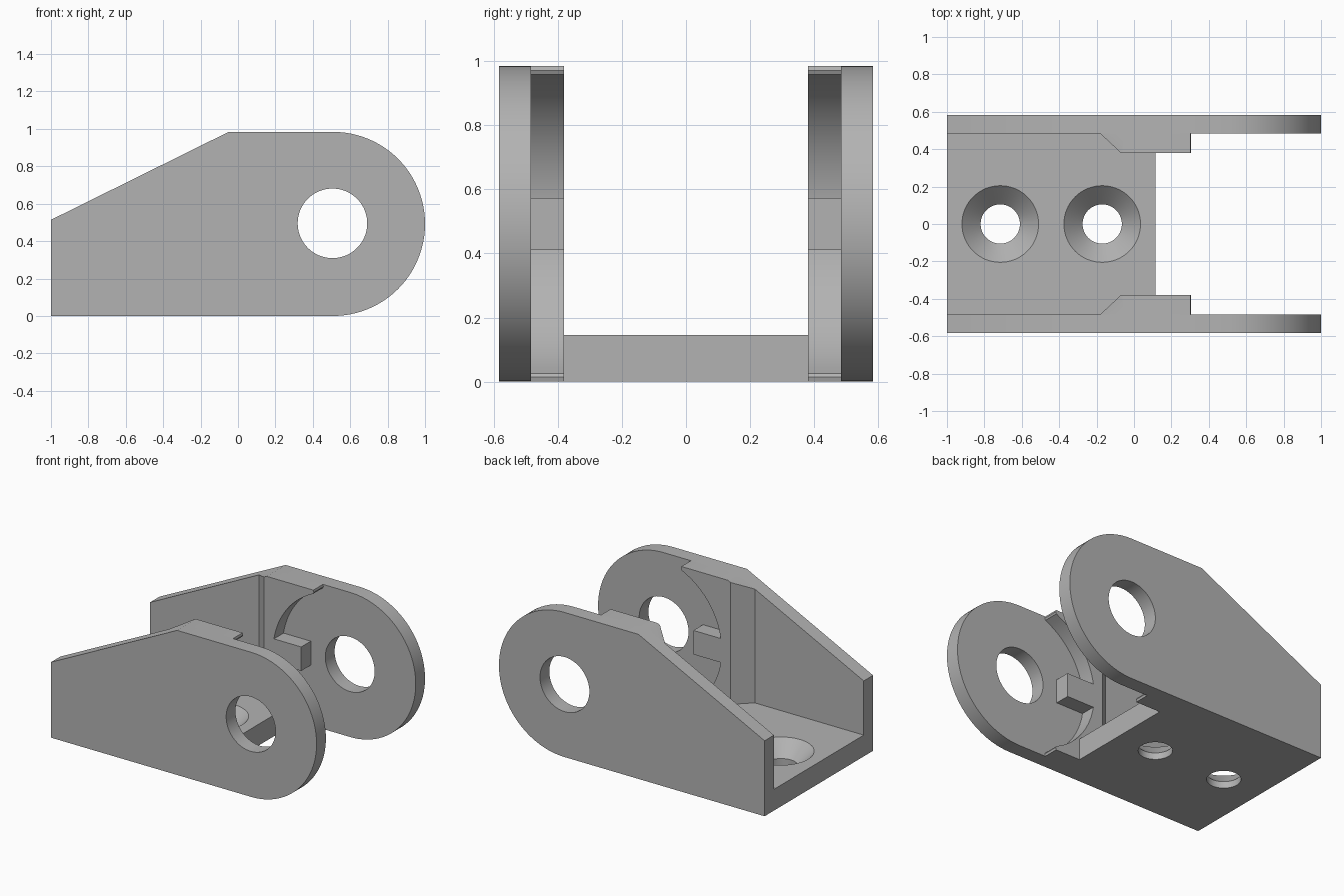
import bpy, bmesh
from math import cos, sin, pi, radians, acos

if "Cube" in bpy.data.objects:
    bpy.data.objects.remove(bpy.data.objects["Cube"])

GREY = (0.45, 0.45, 0.45, 1)
mat = bpy.data.materials.new("plain grey")
mat.use_nodes = True
mat.diffuse_color = GREY
mat.node_tree.nodes["Principled BSDF"].inputs["Base Color"].default_value = GREY

PIVOT_X, PIVOT_Z = 0.508, 0.492      # centre of the rounded ends
TOP = 2 * PIVOT_Z
OUTER, INNER, PAD = 0.583, 0.483, 0.38
FLOOR = 0.145


def loft(name, rings):
    """Closed solid through matching rings of points."""
    bm = bmesh.new()
    loops = [[bm.verts.new(p) for p in ring] for ring in rings]
    n = len(loops[0])
    for a, b in zip(loops, loops[1:]):
        for i in range(n):
            j = (i + 1) % n
            bm.faces.new((a[i], a[j], b[j], b[i]))
    bm.faces.new(loops[0])
    bm.faces.new(loops[-1])
    bmesh.ops.recalc_face_normals(bm, faces=bm.faces)
    mesh = bpy.data.meshes.new(name)
    bm.to_mesh(mesh)
    bm.free()
    mesh.materials.append(mat)
    obj = bpy.data.objects.new(name, mesh)
    bpy.context.collection.objects.link(obj)
    return obj


def arc(cx, cy, r, start, end, steps):
    return [(cx + r * cos(start + (end - start) * i / steps),
             cy + r * sin(start + (end - start) * i / steps)) for i in range(steps + 1)]


def upright(profile, y):
    return [(x, y, z) for x, z in profile]


def flat(profile, z):
    return [(x, y, z) for x, y in profile]


def cut(obj, cutter):
    """Subtract the cutter, keep the result and drop the cutter."""
    cutter.hide_render = True
    mod = obj.modifiers.new("hole", "BOOLEAN")
    mod.operation, mod.solver, mod.object = "DIFFERENCE", "EXACT", cutter
    graph = bpy.context.evaluated_depsgraph_get()
    mesh = bpy.data.meshes.new_from_object(obj.evaluated_get(graph))
    obj.modifiers.clear()
    obj.data = mesh
    bpy.data.objects.remove(cutter)


def slope(x):
    return min(TOP, TOP + 0.495 * (x + 0.05))


parts = []

# Base plate, shaped to fit between the cheeks and pads
half = [(-1, INNER), (-0.18, INNER), (-0.07, PAD), (0.115, PAD)]
plan = half + [(x, -y) for x, y in reversed(half)]
base = loft("base_plate", [flat(plan, 0), flat(plan, FLOOR)])
for x in (-0.715, -0.17):
    levels = [(0.105, -0.1), (0.105, 0.045), (0.205, FLOOR), (0.205, 0.3)]
    cut(base, loft("countersink", [flat(arc(x, 0, r, 0, 2 * pi, 64)[:-1], z) for r, z in levels]))
parts.append(base)

# Outline of a cheek and of the pad inside it
cheek_profile = ([(-1, 0)] + arc(PIVOT_X, PIVOT_Z, PIVOT_Z, -pi / 2, pi / 2, 48)
                 + [(-0.05, TOP), (-1, slope(-1))])
R, TIP = 0.51, 0.305
a = acos((PIVOT_X - TIP + 0.018) / R)
hollow = arc(PIVOT_X, PIVOT_Z, R, pi + a, pi - a, 40)
tip = [(TIP - 0.006, 0.026), (TIP, 0.014)]
lower = [(TIP - 0.004, 0)] + tip[::-1]
upper = [(x, TOP - z) for x, z in reversed(lower)]


def pad_profile(x):
    return [(x, 0)] + lower + hollow + upper + [(-0.05, TOP), (x, slope(x))]


for side, s in (("front", -1), ("back", 1)):
    # Cheek with its pivot hole
    cheek = loft(side + "_cheek", [upright(cheek_profile, s * y) for y in (INNER, OUTER)])
    hole = arc(PIVOT_X - 0.003, PIVOT_Z + 0.003, 0.186, 0, 2 * pi, 64)[:-1]
    cut(cheek, loft("pivot_hole", [upright(hole, s * y) for y in (0.4, 0.7)]))

    # Thick pad with a slanted rear edge and a hollowed forward edge
    pad = loft(side + "_pad", [upright(pad_profile(-0.18), s * INNER),
                               upright(pad_profile(-0.07), s * PAD)])

    # Stop tab reaching into the hollow
    box = [(-0.002, 0.41), (0.21, 0.41), (0.21, 0.573), (-0.002, 0.573)]
    tab = loft(side + "_stop_tab", [upright(box, s * y) for y in (INNER, PAD)])
    parts += [cheek, pad, tab]

# Smooth curved walls, keep the edges sharp
bpy.ops.object.select_all(action="DESELECT")
for obj in parts:
    obj.select_set(True)
bpy.context.view_layer.objects.active = base
bpy.ops.object.shade_smooth_by_angle(angle=radians(30))
